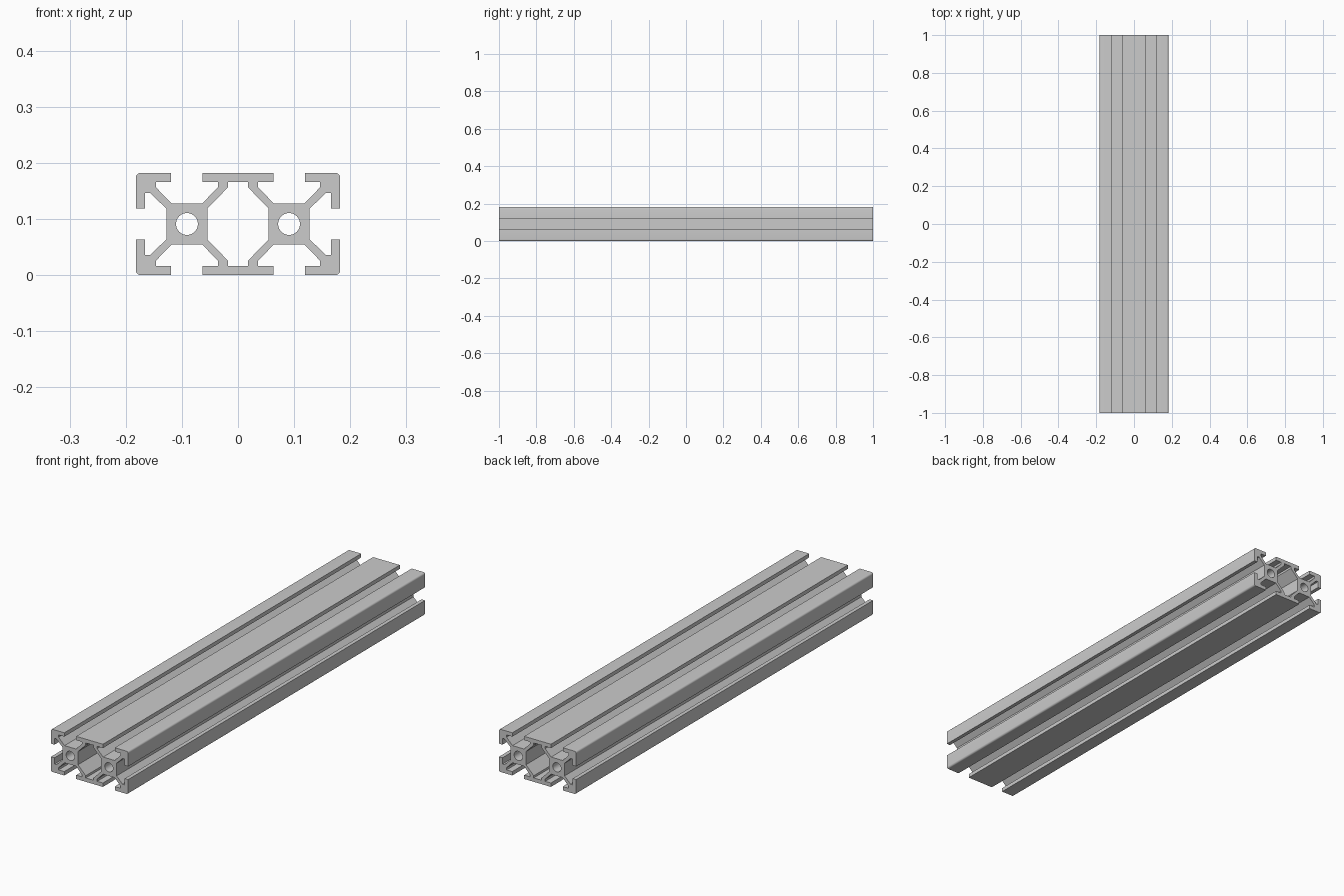
import bpy, bmesh
from math import cos, sin, pi, radians

if "Cube" in bpy.data.objects:
    bpy.data.objects.remove(bpy.data.objects["Cube"])

HALF = 0.091       # half the height, and half of one square cell
WIDE = 2 * HALF    # half the width
LIP = 0.0745       # underside of the outer walls
SLOT = 0.028       # half the slot opening
CORE = 0.0365      # half the hub
POCKET = 0.055     # half the width of the slot pocket
STEP = 0.065       # where the diagonal ribs meet the outer walls
ROUND = 0.008      # corner radius
HOLE = 0.0195      # bore radius


def arc(cx, cy, r, start, end, n):
    """Points along an arc, angles in radians."""
    return [(cx + r * cos(start + (end - start) * i / n),
             cy + r * sin(start + (end - start) * i / n)) for i in range(n + 1)]


def mirrored(quarter):
    """Close a quarter outline, listed from the top to the right, around both axes."""
    right = quarter + [(x, -y) for x, y in reversed(quarter)]
    return right + [(-x, y) for x, y in reversed(right)]


# Quarter outline: top slot, rounded corner, side slot
top_slot = [(-SLOT, HALF), (-SLOT, LIP), (-POCKET, LIP), (-POCKET, STEP),
            (-SLOT + 0.001, CORE), (SLOT - 0.001, CORE),
            (POCKET, STEP), (POCKET, LIP), (SLOT, LIP), (SLOT, HALF)]
corner = arc(HALF - ROUND, HALF - ROUND, ROUND, pi / 2, 0, 5)
side_slot = [(y, x) for x, y in reversed(top_slot[5:])]
outline = mirrored([(x + HALF, y) for x, y in top_slot + corner + side_slot])

# Central cavity and the two bores
wall = HALF - CORE
cavity = mirrored([(0.018, LIP), (0.018, STEP), (wall, SLOT)])
bores = [arc(s * HALF, 0, HOLE, 0, 2 * pi, 40)[:-1] for s in (-1, 1)]

# Filled profile, extruded along the length
profile = bpy.data.curves.new("rail_profile", "CURVE")
profile.dimensions = "2D"
profile.fill_mode = "BOTH"
profile.extrude = 1.0
for loop in [outline, cavity] + bores:
    spline = profile.splines.new("POLY")
    spline.points.add(len(loop) - 1)
    for point, (x, y) in zip(spline.points, loop):
        point.co = (x, y, 0, 1)
    spline.use_cyclic_u = True

rail = bpy.data.objects.new("slotted_rail", profile)
bpy.context.collection.objects.link(rail)
rail.rotation_euler.x = radians(90)
rail.location.z = HALF
bpy.ops.object.select_all(action="DESELECT")
rail.select_set(True)
bpy.context.view_layer.objects.active = rail
bpy.ops.object.convert(target="MESH")
bpy.ops.object.transform_apply(location=True, rotation=True, scale=True)

# Weld the end caps to the walls
bm = bmesh.new()
bm.from_mesh(rail.data)
bmesh.ops.remove_doubles(bm, verts=bm.verts, dist=0.0001)
bmesh.ops.recalc_face_normals(bm, faces=bm.faces)
bm.to_mesh(rail.data)
bm.free()
bpy.ops.object.shade_smooth_by_angle(angle=radians(30))

# Plain aluminium grey
grey = bpy.data.materials.new("aluminium_grey")
grey.use_nodes = True
colour = (0.6, 0.6, 0.6, 1)
grey.diffuse_color = colour
grey.node_tree.nodes["Principled BSDF"].inputs["Base Color"].default_value = colour
rail.data.materials.clear()
rail.data.materials.append(grey)
